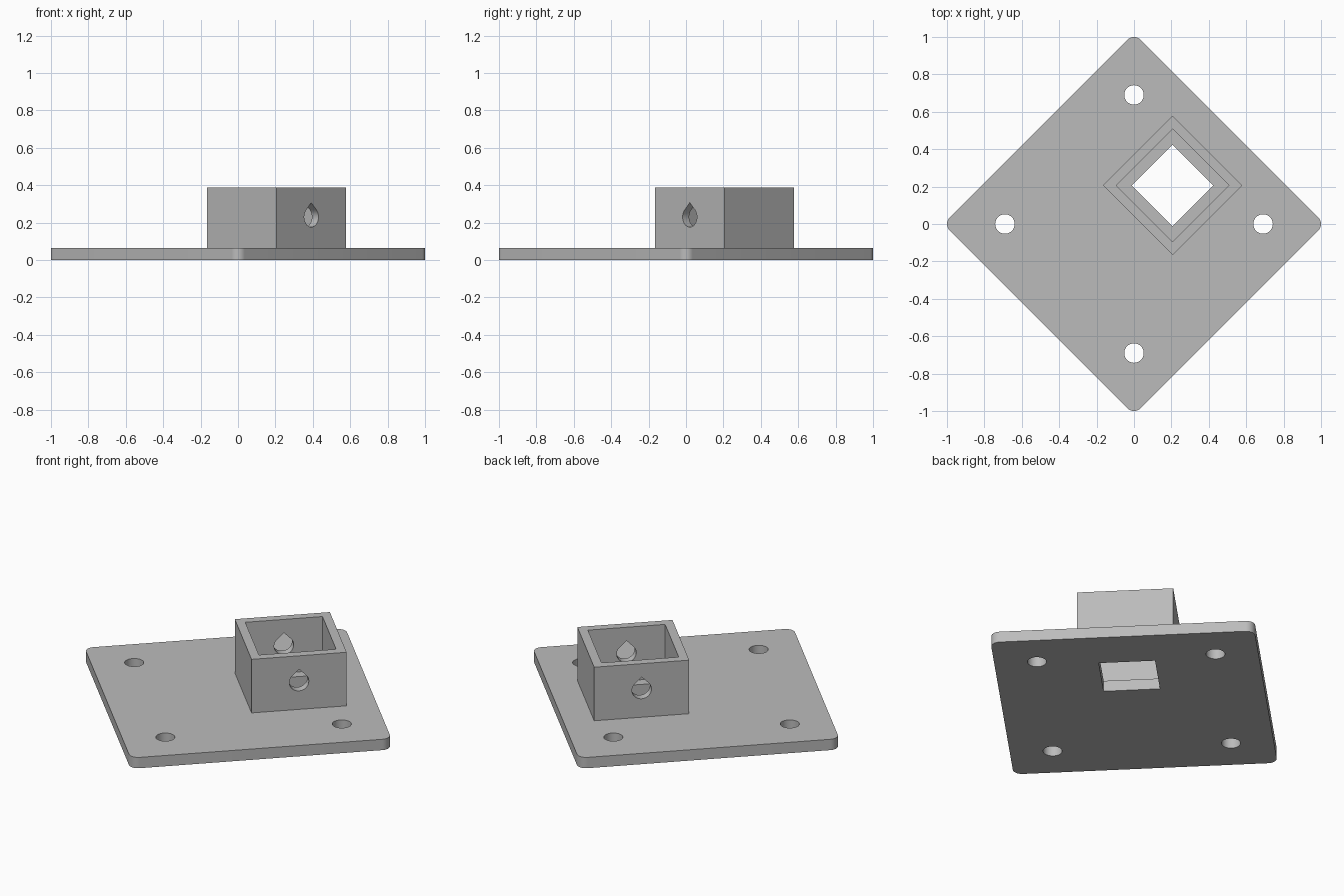
import bpy, bmesh
from math import cos, sin, pi, radians, sqrt
from mathutils import Matrix

cube = bpy.data.objects.get("Cube")
if cube:
    bpy.data.objects.remove(cube, do_unlink=True)

PLATE_T = 0.065            # plate thickness
PLATE_HALF = 0.7215        # half side of the plate
CORNER_R = 0.05
TOP = 0.387                # rim height of the socket
SOCKET_X = 0.2915          # socket centre, before the final 45 degree turn
HOLE_AT, HOLE_R = 0.488, 0.052
TEAR_Z, TEAR_R = 0.23, 0.054

grey = bpy.data.materials.new("light grey")
grey.use_nodes = True
colour = (0.5, 0.5, 0.5, 1)
grey.diffuse_color = colour
grey.node_tree.nodes["Principled BSDF"].inputs["Base Color"].default_value = colour


def arc(cx, cy, r, start, end, steps):
    angles = [radians(start + (end - start) * i / steps) for i in range(steps + 1)]
    return [(cx + r * cos(a), cy + r * sin(a)) for a in angles]


def square(half, cx=0.0):
    return [(cx - half, -half), (cx + half, -half), (cx + half, half), (cx - half, half)]


def prism(name, outline, low, high, matrix=Matrix()):
    """Extrude a flat outline from low to high."""
    bm = bmesh.new()
    face = bm.faces.new([bm.verts.new((x, y, low)) for x, y in outline])
    new = bmesh.ops.extrude_face_region(bm, geom=[face])["geom"]
    bmesh.ops.translate(bm, vec=(0, 0, high - low),
                        verts=[v for v in new if isinstance(v, bmesh.types.BMVert)])
    bm.transform(matrix)
    bmesh.ops.recalc_face_normals(bm, faces=bm.faces)
    mesh = bpy.data.meshes.new(name)
    bm.to_mesh(mesh)
    bm.free()
    mesh.materials.append(grey)
    obj = bpy.data.objects.new(name, mesh)
    bpy.context.collection.objects.link(obj)
    return obj


def combine(target, tool, operation):
    """Apply a boolean and discard the tool."""
    mod = target.modifiers.new(operation, 'BOOLEAN')
    mod.operation, mod.solver, mod.object = operation, 'EXACT', tool
    bpy.context.view_layer.objects.active = target
    bpy.ops.object.modifier_apply(modifier=mod.name)
    bpy.data.objects.remove(tool, do_unlink=True)


# Plate with rounded corners
inner = PLATE_HALF - CORNER_R
outline = []
for i, (sx, sy) in enumerate([(1, 1), (-1, 1), (-1, -1), (1, -1)]):
    outline += arc(sx * inner, sy * inner, CORNER_R, 90 * i, 90 * i + 90, 10)
body = prism("mounting_plate_with_socket", outline, 0, PLATE_T)

# Square socket: outer block, wide pocket, narrower opening through the plate
combine(body, prism("socket_block", square(0.263, SOCKET_X), PLATE_T / 2, TOP), 'UNION')
combine(body, prism("socket_pocket", square(0.2135, SOCKET_X), PLATE_T, TOP + 0.1), 'DIFFERENCE')
combine(body, prism("plate_opening", square(0.154, SOCKET_X), -0.1, PLATE_T + 0.1), 'DIFFERENCE')

# Four screw holes
for sx in (-1, 1):
    for sy in (-1, 1):
        ring = arc(sx * HOLE_AT, sy * HOLE_AT, HOLE_R, 0, 360, 40)[:-1]
        combine(body, prism("screw_hole", ring, -0.1, PLATE_T + 0.1), 'DIFFERENCE')

# Teardrop cross hole through two opposite socket walls
tear = arc(0, 0, TEAR_R, 135, 405, 30) + [(0, TEAR_R * sqrt(2))]
place = Matrix.Translation((SOCKET_X, 0, TEAR_Z)) @ Matrix.Rotation(pi / 2, 4, 'X')
combine(body, prism("cross_hole", tear, -0.4, 0.4, place), 'DIFFERENCE')

# Turn the part corner-first and smooth only the curved walls
body.data.transform(Matrix.Rotation(pi / 4, 4, 'Z'))
bpy.ops.object.select_all(action='DESELECT')
body.select_set(True)
bpy.context.view_layer.objects.active = body
bpy.ops.object.shade_smooth_by_angle(angle=radians(30))
